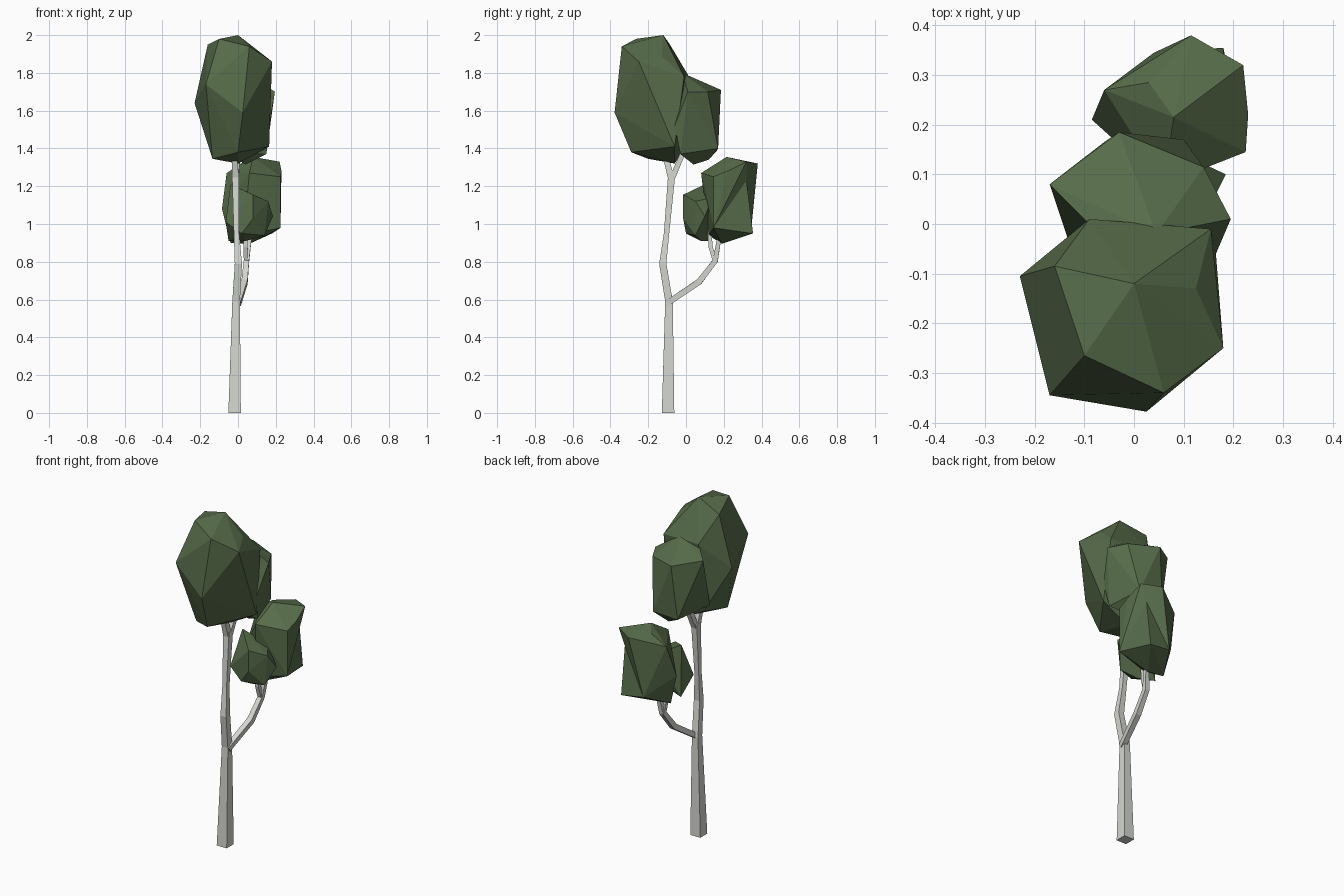
import bpy, bmesh
from mathutils import Vector


def material(name, rgb):
    m = bpy.data.materials.new(name)
    m.diffuse_color = (*rgb, 1)
    return m


BARK = material("pale bark", (0.66, 0.68, 0.63))
LEAF = material("leaf green", (0.095, 0.15, 0.068))


def finish(name, bm, mat):
    bmesh.ops.recalc_face_normals(bm, faces=bm.faces[:])
    me = bpy.data.meshes.new(name)
    bm.to_mesh(me)
    bm.free()
    me.materials.append(mat)
    bpy.context.collection.objects.link(bpy.data.objects.new(name, me))


def limb(name, path):
    """Four-sided tapering tube along (x, y, z, half_width) points."""
    bm = bmesh.new()
    pts = [Vector(p[:3]) for p in path]
    rings = []
    for i, p in enumerate(pts):
        t = (pts[min(i + 1, len(pts) - 1)] - pts[max(i - 1, 0)]).normalized()
        v = t.cross(Vector((1, 0, 0))).normalized()
        u = v.cross(t)
        r = path[i][3]
        ring = [p + u * r * a + v * r * b
                for a, b in ((-1, -1), (1, -1), (1, 1), (-1, 1))]
        for q in ring:
            q.z = 0 if i == 0 and p.z == 0 else q.z
        rings.append([bm.verts.new(q) for q in ring])
    for a, b in zip(rings, rings[1:]):
        for k in range(4):
            n = (k + 1) % 4
            bm.faces.new((a[k], a[n], b[n], b[k]))
    bm.faces.new(rings[0])
    bm.faces.new(rings[-1])
    finish(name, bm, BARK)


def clump(name, points, dents=()):
    """Faceted leaf clump: convex hull, then chosen corners pushed inwards."""
    bm = bmesh.new()
    for p in points:
        bm.verts.new(p)
    moved = [(bm.verts.new(a), b) for a, b in dents]
    bmesh.ops.convex_hull(bm, input=bm.verts[:])
    bmesh.ops.triangulate(bm, faces=bm.faces[:])
    for v, target in moved:
        v.co = target
    loose = [v for v in bm.verts if not v.link_faces]
    bmesh.ops.delete(bm, geom=loose, context='VERTS')
    finish(name, bm, LEAF)


# Trunk and branches
limb("trunk", [(-0.018, -0.095, 0, 0.033), (-0.01, -0.09, 0.59, 0.02),
               (0.002, -0.123, 0.79, 0.019), (-0.008, -0.103, 0.95, 0.014),
               (-0.013, -0.075, 1.27, 0.019)])
limb("top_fork_front", [(-0.013, -0.08, 1.25, 0.017), (-0.02, -0.12, 1.40, 0.013)])
limb("top_fork_back", [(-0.01, -0.07, 1.25, 0.015), (0.0, -0.01, 1.39, 0.013)])
limb("side_branch", [(0.0, -0.10, 0.58, 0.015), (0.035, 0.07, 0.695, 0.016),
                     (0.045, 0.155, 0.805, 0.014), (0.065, 0.18, 0.95, 0.010)])
limb("side_twig", [(0.043, 0.155, 0.80, 0.012), (0.04, 0.13, 0.88, 0.011),
                   (0.04, 0.125, 0.97, 0.010)])

# Large top clump
clump("top_leaves", [
    (0, -0.12, 2.0), (0.06, -0.34, 1.94), (-0.10, -0.265, 1.98),
    (-0.16, -0.085, 1.95), (0.125, -0.13, 1.89), (0.18, -0.25, 1.86),
    (-0.17, -0.345, 1.74), (0.025, -0.378, 1.59), (-0.23, -0.105, 1.64),
    (0.155, -0.01, 1.78), (-0.09, 0.01, 1.79), (0.0, -0.29, 1.38),
    (-0.135, -0.20, 1.345), (0.165, -0.06, 1.41), (0.0, -0.06, 1.32),
    (-0.10, -0.02, 1.38)])

# Clump behind the top one
clump("back_leaves", [
    (0.045, -0.02, 1.80), (-0.03, 0.185, 1.71), (0.14, 0.115, 1.70),
    (0.195, 0.01, 1.70), (-0.17, 0.08, 1.74), (-0.09, 0.0, 1.77),
    (0.10, 0.17, 1.40), (-0.06, 0.165, 1.39), (0.04, 0.04, 1.315),
    (0.165, -0.06, 1.52), (0.15, -0.03, 1.37), (-0.13, -0.04, 1.42),
    (0.03, 0.12, 1.34)])

# Clump on the side branch, notched at its back corner
clump("side_leaves", [
    (0.08, 0.215, 1.355), (0.22, 0.32, 1.33), (0.115, 0.38, 1.32),
    (0.23, 0.22, 1.28), (0.225, 0.145, 1.25), (0.06, 0.08, 1.27),
    (0.03, 0.285, 1.33), (-0.06, 0.27, 1.27), (-0.085, 0.21, 1.08),
    (0.18, 0.355, 0.95), (0.225, 0.145, 0.98), (0.06, 0.19, 0.895),
    (0.04, 0.345, 0.97), (0.03, 0.12, 0.94), (-0.04, 0.20, 0.90)],
    dents=[((0.20, 0.385, 1.22), (0.18, 0.32, 1.23))])

# Small clump beside it
clump("small_leaves", [
    (0.08, -0.015, 1.155), (-0.04, 0.10, 1.21), (0.16, 0.05, 1.12),
    (0.185, 0.10, 1.04), (0.08, -0.015, 1.03), (0.02, 0.0, 0.95),
    (0.04, 0.08, 0.91), (0.14, 0.05, 0.94), (-0.065, 0.02, 1.01),
    (-0.05, 0.12, 0.91), (0.10, 0.14, 1.14)])
